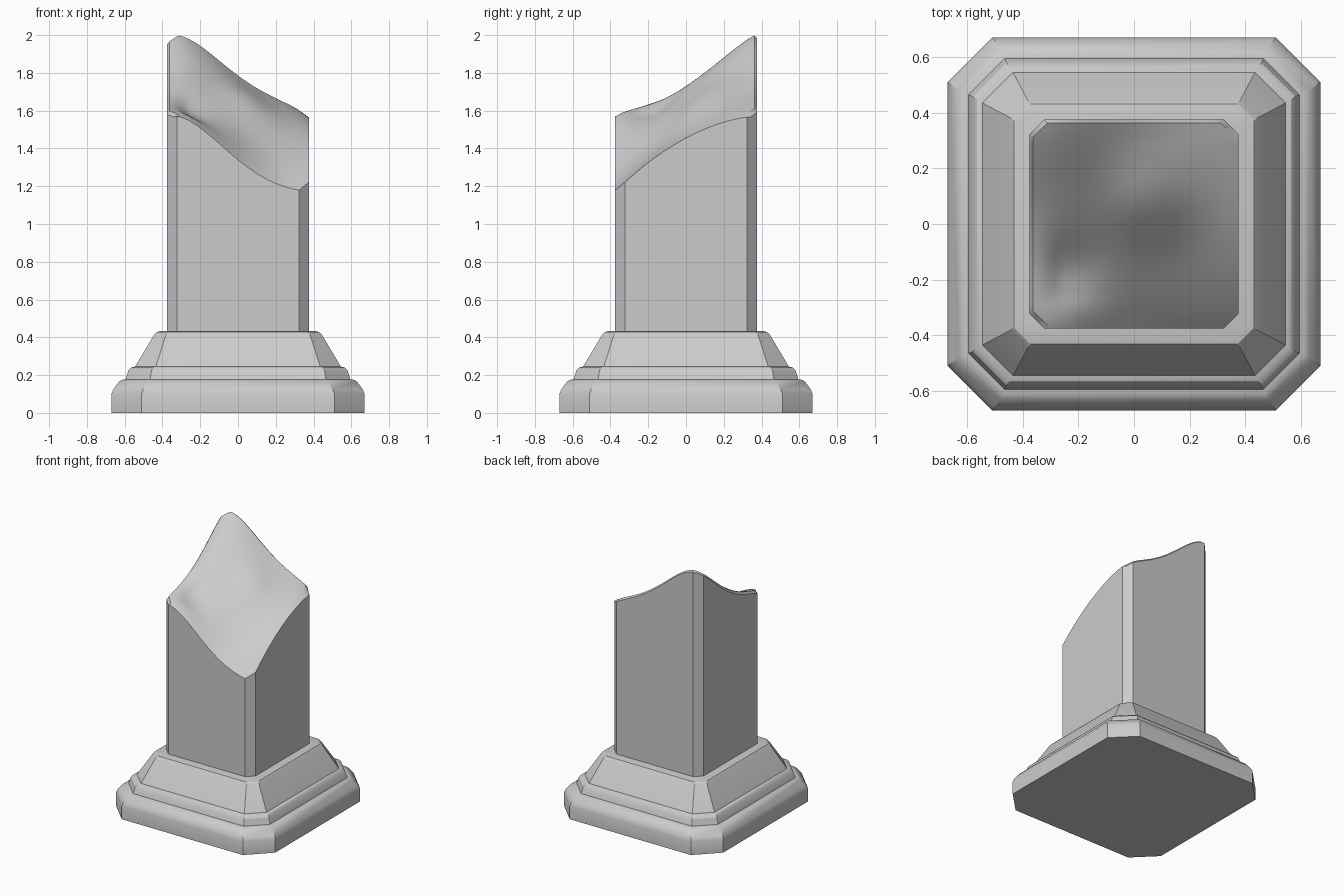
import bpy, bmesh, math

cube = bpy.data.objects.get("Cube")
if cube:
    bpy.data.objects.remove(cube, do_unlink=True)

stone = bpy.data.materials.new("grey_stone")
stone.use_nodes = True
COLOR = (0.6, 0.6, 0.6, 1)
stone.diffuse_color = COLOR
stone.node_tree.nodes["Principled BSDF"].inputs["Base Color"].default_value = COLOR


def octagon(half, cut, long_steps=1, short_steps=1):
    """Square outline with cut corners, counter-clockwise."""
    inner = half - cut
    corners = []
    for x, y in ((half, -inner), (half, inner)):
        corners.append((x, y))
    for _ in range(3):
        corners += [(-y, x) for x, y in corners[-2:]]
    pts = []
    for i, (ax, ay) in enumerate(corners):
        bx, by = corners[(i + 1) % 8]
        steps = short_steps if i % 2 else long_steps
        for k in range(steps):
            t = k / steps
            pts.append((ax + (bx - ax) * t, ay + (by - ay) * t))
    return pts


def loft(name, rings, angle=30):
    """Skin a stack of equal rings and close both ends."""
    bm = bmesh.new()
    loops = [[bm.verts.new(p) for p in ring] for ring in rings]
    n = len(loops[0])
    for low, high in zip(loops, loops[1:]):
        for i in range(n):
            j = (i + 1) % n
            bm.faces.new((low[i], low[j], high[j], high[i]))
    bm.faces.new(loops[0][::-1])
    bm.faces.new(loops[-1])
    bmesh.ops.recalc_face_normals(bm, faces=bm.faces)
    mesh = bpy.data.meshes.new(name)
    bm.to_mesh(mesh)
    bm.free()
    mesh.materials.append(stone)
    obj = bpy.data.objects.new(name, mesh)
    bpy.context.collection.objects.link(obj)
    bpy.ops.object.select_all(action='DESELECT')
    obj.select_set(True)
    bpy.context.view_layer.objects.active = obj
    bpy.ops.object.shade_smooth_by_angle(angle=math.radians(angle))
    return obj


# Stepped pedestal: half width, corner cut, height
base_profile = [
    (0.67, 0.16, 0), (0.67, 0.16, 0.1), (0.66, 0.158, 0.125),
    (0.63, 0.15, 0.165), (0.615, 0.145, 0.175), (0.595, 0.13, 0.178),
    (0.58, 0.122, 0.225), (0.565, 0.116, 0.24), (0.545, 0.11, 0.245),
    (0.445, 0.063, 0.412), (0.432, 0.06, 0.427), (0.41, 0.058, 0.433)]
loft("pedestal", [[(x, y, z) for x, y in octagon(h, c)] for h, c, z in base_profile])

# Broken top: four edge curves blended across the shaft
HALF, CUT = 0.375, 0.052
BACK = (2.0, 1.94, 1.79, 1.675, 1.57)
FRONT = (1.57, 1.5, 1.34, 1.22, 1.17)
LEFT = (1.57, 1.635, 1.72, 1.86, 2.0)
RIGHT = (1.17, 1.335, 1.455, 1.535, 1.57)


def curve(samples, t):
    """Smooth polynomial through evenly spaced samples."""
    total = 0
    for i, value in enumerate(samples):
        for j in range(5):
            if j != i:
                value *= (4 * t - j) / (i - j)
        total += value
    return total


def blob(x, y, cx, cy, r):
    return math.exp(-((x - cx) ** 2 + (y - cy) ** 2) / r ** 2)


def height(x, y):
    u, v = (x / HALF + 1) / 2, (y / HALF + 1) / 2
    sides = (1 - u) * curve(LEFT, v) + u * curve(RIGHT, v)
    ends = (1 - v) * curve(FRONT, u) + v * curve(BACK, u)
    corners = ((1 - u) * (1 - v) * FRONT[0] + u * (1 - v) * FRONT[4]
               + (1 - u) * v * BACK[0] + u * v * BACK[4])
    fade = min(1, 8 * u * (1 - u)) * min(1, 8 * v * (1 - v))
    bumps = 0.06 * blob(x, y, 0.05, 0.08, 0.16) - 0.05 * blob(x, y, -0.25, -0.17, 0.13)
    return min(2.0, sides + ends - corners + fade * bumps)


# Shaft walls, chipped rim on the high sides, then rings closing inward
outline = octagon(HALF, CUT, 24, 3)
rim = []
for x, y in outline:
    chip = 0.015 if x < -0.34 or y > 0.34 else 0
    rim.append((x, y, height(x, y) - chip))
rings = [[(x, y, 0.42) for x, y in outline], rim]
for k in range(18):
    s = 0.965 * (1 - k / 18) + 0.002
    rings.append([(x * s, y * s, height(x * s, y * s)) for x, y in outline])
loft("broken_shaft", rings, 32)
